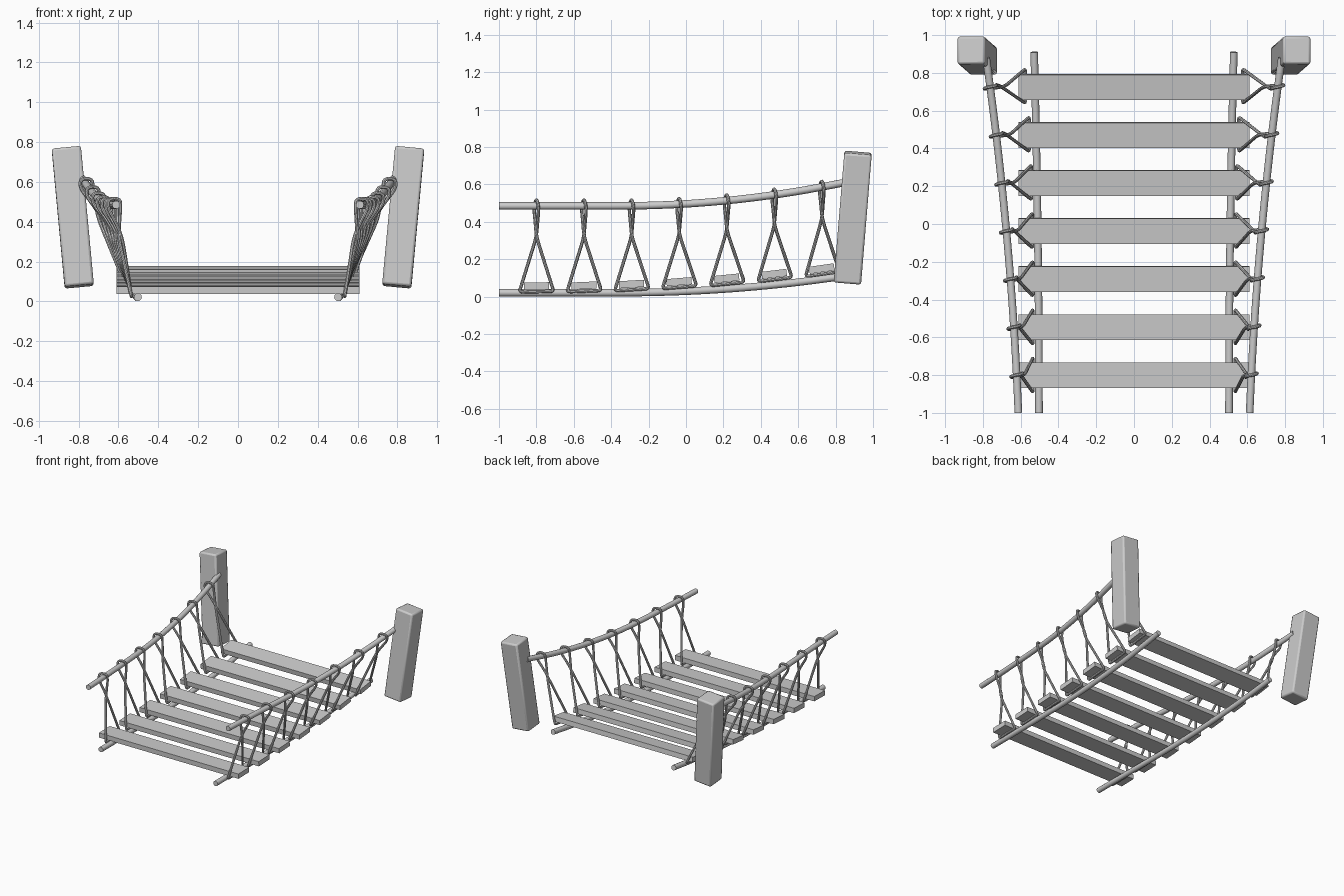
import bpy, math
from mathutils import Vector, Matrix

if "Cube" in bpy.data.objects:
    bpy.data.objects.remove(bpy.data.objects["Cube"])


# Sag curves of the ropes and deck, as functions of y
def hand(y, s):
    u, t = y + 1, max(0, y + 0.35)
    return Vector((s * (0.612 + 0.04 * u + 0.027 * u * u), y, 0.485 + 0.087 * t * t))


def low(y, s):
    u, t = y + 1, max(0, y + 0.35)
    return Vector((s * (0.503 + 0.007 * u * u), y, 0.021 + 0.062 * t * t))


def tube(name, pts, radius, cyclic=False, res=4, bevel=2):
    cu = bpy.data.curves.new(name, 'CURVE')
    cu.dimensions = '3D'
    cu.bevel_depth = radius
    cu.bevel_resolution = bevel
    cu.use_fill_caps = not cyclic
    sp = cu.splines.new('NURBS')
    sp.points.add(len(pts) - 1)
    for p, co in zip(sp.points, pts):
        p.co = (*co, 1)
    sp.order_u = 3
    sp.resolution_u = res
    sp.use_cyclic_u = cyclic
    sp.use_endpoint_u = not cyclic
    tmp = bpy.data.objects.new(name + "_path", cu)
    bpy.context.collection.objects.link(tmp)
    dg = bpy.context.evaluated_depsgraph_get()
    me = bpy.data.meshes.new_from_object(tmp.evaluated_get(dg))
    bpy.data.objects.remove(tmp)
    ob = bpy.data.objects.new(name, me)
    bpy.context.collection.objects.link(ob)
    smooth(ob)


def smooth(ob):
    bpy.ops.object.select_all(action='DESELECT')
    ob.select_set(True)
    bpy.context.view_layer.objects.active = ob
    bpy.ops.object.shade_smooth_by_angle(angle=math.radians(40))


def box(name, size, matrix, bevel=0):
    bpy.ops.mesh.primitive_cube_add(size=1)
    ob = bpy.context.object
    ob.name = name
    ob.data.transform(Matrix.Diagonal((*size, 1)))
    ob.matrix_world = matrix
    if bevel:
        m = ob.modifiers.new("bevel", 'BEVEL')
        m.width = bevel
        m.segments = 2
        smooth(ob)


def hanger(y, s, centre, rot):
    # Twisted loop: under the plank, crossing, then over the hand rope
    u = y + 0.8
    xb = s * (0.535 + 0.04 * (u / 1.525) ** 4)
    top = hand(y, s)

    def under(dy, dz):
        return Vector((xb, 0, 0)) + centre + rot @ Vector((0, dy, dz))

    cross = under(0, -0.03).lerp(top, 0.64)

    def half(d):
        corner = under(d * 0.092, -0.03)
        c = cross + Vector((d * 0.009, 0, 0))
        side = top + Vector((-d * 0.031, -d * 0.013, 0))
        return [under(d * 0.055, -0.03), corner, corner.lerp(c, 0.12),
                corner.lerp(c, 0.7), c, c.lerp(side, 0.5),
                side + Vector((0, 0, -0.02)), side + Vector((0, d * 0.008, 0.031))]

    tube("hanger_rope", half(1) + half(-1)[::-1], 0.009, True)


# Planks with a hanger at each end
for i in range(7):
    y = -0.8 + i * 0.2543
    u = y + 0.8
    c = Vector((0, y, 0.057 + 0.04 * u * u))
    rot = Matrix.Rotation(math.atan(0.08 * u + 0.02), 4, 'X')
    box("plank", (1.222, 0.134, 0.038), Matrix.Translation(c) @ rot)
    for s in (-1, 1):
        hanger(y, s, c, rot)

for s in (-1, 1):
    # Hand ropes and deck ropes
    tube("hand_rope", [hand(-1 + k * 1.88 / 12, s) for k in range(13)], 0.02, res=2, bevel=4)
    tube("deck_rope", [low(-1 + k * 1.91 / 12, s) for k in range(13)], 0.02, res=2, bevel=4)
    # Leaning posts
    a, b = Vector((s * 0.797, 0.863, 0.076)), Vector((s * 0.862, 0.92, 0.769))
    z = (b - a).normalized()
    x = Vector((1, 0, 0))
    x = (x - z * x.dot(z)).normalized()
    m = Matrix((x, z.cross(x), z)).transposed().to_4x4()
    box("post", (0.147, 0.147, (b - a).length), Matrix.Translation((a + b) / 2) @ m, 0.012)
